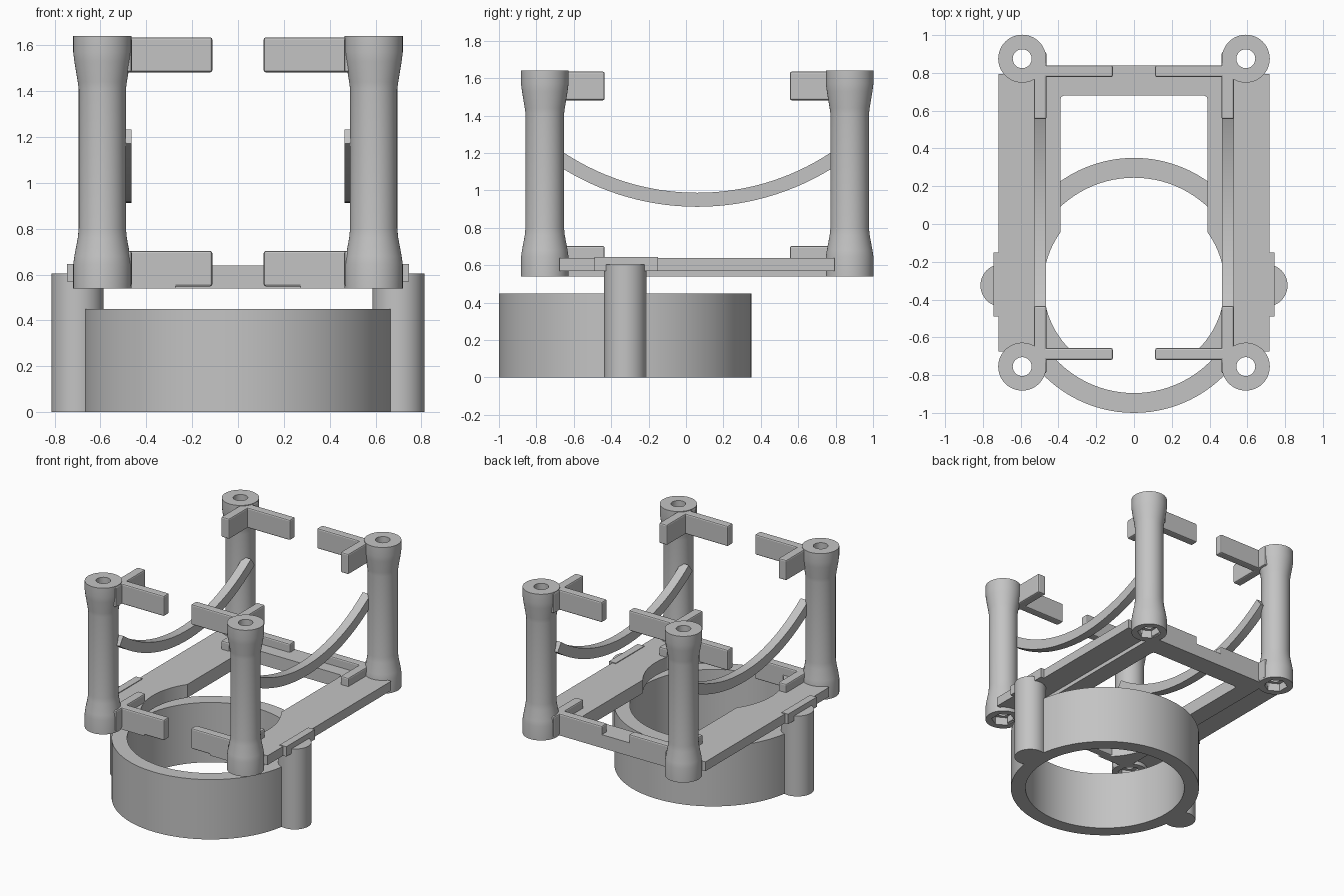
import bpy, bmesh, math
from mathutils import Matrix

if "Cube" in bpy.data.objects:
    bpy.data.objects.remove(bpy.data.objects["Cube"])

grey = bpy.data.materials.new("plain_grey")
grey.use_nodes = True
grey.diffuse_color = (0.55, 0.55, 0.55, 1)
grey.node_tree.nodes["Principled BSDF"].inputs["Base Color"].default_value = (0.55, 0.55, 0.55, 1)

MID_Y = 0.06                  # middle of the upper frame
POST_X, POST_DY = 0.592, 0.815
RING_Y = -0.325


def finish(name, bm, smooth=False):
    bmesh.ops.recalc_face_normals(bm, faces=bm.faces)
    mesh = bpy.data.meshes.new(name)
    bm.to_mesh(mesh)
    bm.free()
    mesh.materials.append(grey)
    ob = bpy.data.objects.new(name, mesh)
    bpy.context.collection.objects.link(ob)
    if smooth:
        bpy.ops.object.select_all(action="DESELECT")
        ob.select_set(True)
        bpy.context.view_layer.objects.active = ob
        bpy.ops.object.shade_smooth_by_angle(angle=math.radians(30))
    return ob


def box(name, xs, ys, zs, bevel=0.0, upright_only=False):
    bm = bmesh.new()
    size = [abs(r[1] - r[0]) for r in (xs, ys, zs)]
    mid = [(r[0] + r[1]) / 2 for r in (xs, ys, zs)]
    bmesh.ops.create_cube(bm, size=1, matrix=Matrix.Translation(mid) @ Matrix.Diagonal((*size, 1)))
    if bevel:
        edges = [e for e in bm.edges if not upright_only
                 or abs(e.verts[0].co.z - e.verts[1].co.z) > 0.01]
        bmesh.ops.bevel(bm, geom=edges, offset=bevel, segments=2, profile=0.5, affect="EDGES")
    return finish(name, bm)


def cylinder(name, x, y, z0, z1, radius, sides=48):
    bm = bmesh.new()
    bmesh.ops.create_cone(bm, cap_ends=True, segments=sides, radius1=radius, radius2=radius,
                          depth=z1 - z0, matrix=Matrix.Translation((x, y, (z0 + z1) / 2)))
    return finish(name, bm, sides > 8)


def lathe(name, x, y, profile, sides):
    """Spin a closed (radius, height) outline around an upright axis."""
    bm = bmesh.new()
    rings = []
    for i in range(sides):
        a = math.tau * i / sides
        rings.append([bm.verts.new((x + r * math.cos(a), y + r * math.sin(a), z)) for r, z in profile])
    n = len(profile)
    for i in range(sides):
        a, b = rings[i], rings[(i + 1) % sides]
        for j in range(n):
            k = (j + 1) % n
            bm.faces.new((a[j], b[j], b[k], a[k]))
    return finish(name, bm, True)


def cut(target, cutter):
    """Subtract the cutter, bake the result and discard the cutter."""
    mod = target.modifiers.new("cut", "BOOLEAN")
    mod.operation = "DIFFERENCE"
    mod.solver = "EXACT"
    mod.object = cutter
    bpy.context.view_layer.objects.active = target
    bpy.ops.object.modifier_apply(modifier=mod.name)
    bpy.data.objects.remove(cutter)


# Lower ring collar
lathe("collar_ring", 0, RING_Y, [(0.57, 0), (0.675, 0), (0.675, 0.45), (0.57, 0.45)], 96)

# Flat frame with a rounded window and a circular clearance
frame = box("base_frame", (-0.53, 0.53), (-0.72, 0.84), (0.54, 0.64))
cut(frame, box("window_cutter", (-0.39, 0.39), (-0.56, 0.68), (0.4, 0.8), 0.02, True))
cut(frame, cylinder("circle_cutter", 0, RING_Y, 0.4, 0.8, 0.48, 96))

# Post outline: bored tube with flared ends
post_profile = [(0.05, 0.54), (0.127, 0.54), (0.127, 0.645), (0.122, 0.68), (0.107, 0.76),
                (0.103, 0.80), (0.103, 1.41), (0.107, 1.44), (0.122, 1.53), (0.127, 1.57),
                (0.127, 1.64), (0.05, 1.64)]


def curved_strip(name, s):
    """Sagging bar between the front and back posts."""
    bm = bmesh.new()
    radius, half, steps = 1.33, 0.78, 32
    x0, x1 = s * 0.465, s * 0.53
    prev = None
    for i in range(steps + 1):
        a = math.asin(half / radius) * (2 * i / steps - 1)
        loop = []
        for x, t in ((x0, -0.0375), (x1, -0.0375), (x1, 0.0375), (x0, 0.0375)):
            r = radius - t
            loop.append(bm.verts.new((x, MID_Y + r * math.sin(a), 0.95 + radius - r * math.cos(a))))
        if prev:
            for j in range(4):
                k = (j + 1) % 4
                bm.faces.new((prev[j], prev[k], loop[k], loop[j]))
        else:
            bm.faces.new(loop)
        prev = loop
    bm.faces.new(prev)
    finish(name, bm, True)


for side, s in (("left", 1), ("right", -1)):
    # Side rail, outer pad and mounting peg
    box(f"{side}_rail", (s * 0.53, s * 0.718), (-0.675, 0.795), (0.57, 0.64))
    box(f"{side}_rail_pad", (s * 0.69, s * 0.745), (-0.49, -0.15), (0.57, 0.645))
    cylinder(f"{side}_mounting_peg", s * 0.70, RING_Y, 0, 0.605, 0.113)
    curved_strip(f"{side}_curved_strip", s)

    for end, e in (("front", -1), ("back", 1)):
        # Bored post with a hexagonal nut pocket underneath
        y = MID_Y + e * POST_DY
        post = lathe(f"{end}_{side}_post", s * POST_X, y, post_profile, 48)
        cut(post, cylinder("nut_cutter", s * POST_X, y, 0.5, 0.60, 0.085, 6))

        # Corner brackets: one arm across, one arm along
        for level, z0, z1 in (("lower", 0.548, 0.703), ("upper", 1.482, 1.635)):
            label = f"{level}_{end}_{side}"
            box(f"{label}_cross_arm", (s * 0.112, s * 0.50),
                (MID_Y + e * 0.717, MID_Y + e * 0.78), (z0, z1), 0.01)
            box(f"{label}_long_arm", (s * 0.463, s * 0.53),
                (MID_Y + e * 0.495, MID_Y + e * 0.85), (z0, z1), 0.01)
